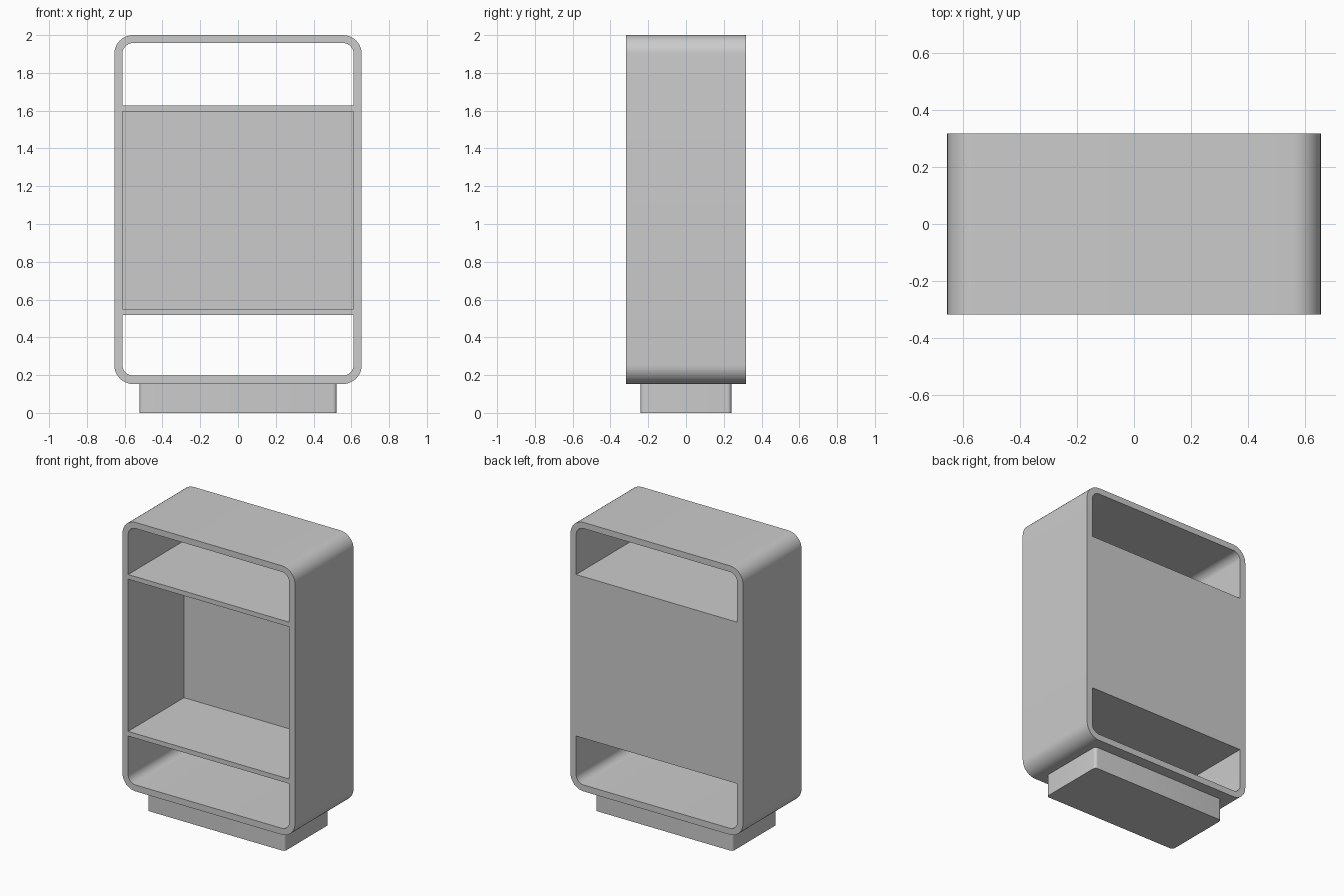
import bpy, bmesh
from math import pi, sin, cos, radians

if "Cube" in bpy.data.objects:
    bpy.data.objects.remove(bpy.data.objects["Cube"])

W, D = 0.655, 0.318          # half width and half depth of the case
Z0, Z1 = 0.153, 2.0          # bottom and top of the case
IN_W, IN_Z0, IN_Z1 = 0.612, 0.197, 1.958   # inside of the shell


def rounded_rect(x0, x1, y0, y1, r, steps=10):
    """Counter-clockwise outline of a rectangle with rounded corners."""
    centres = [(x1 - r, y1 - r), (x0 + r, y1 - r), (x0 + r, y0 + r), (x1 - r, y0 + r)]
    return [(cx + r * cos(q * pi / 2 + i * pi / 2 / steps),
             cy + r * sin(q * pi / 2 + i * pi / 2 / steps))
            for q, (cx, cy) in enumerate(centres) for i in range(steps + 1)]


def finish(name, bm):
    bmesh.ops.recalc_face_normals(bm, faces=bm.faces)
    mesh = bpy.data.meshes.new(name)
    bm.to_mesh(mesh)
    bm.free()
    obj = bpy.data.objects.new(name, mesh)
    bpy.context.collection.objects.link(obj)
    bpy.ops.object.select_all(action='DESELECT')
    obj.select_set(True)
    bpy.context.view_layer.objects.active = obj
    bpy.ops.object.shade_smooth_by_angle(angle=radians(30))
    return obj


def box(name, x0, x1, y0, y1, z0, z1):
    bm = bmesh.new()
    bmesh.ops.create_cube(bm, size=1)
    for v in bm.verts:
        v.co = (x1 if v.co.x > 0 else x0, y1 if v.co.y > 0 else y0, z1 if v.co.z > 0 else z0)
    return finish(name, bm)


# Rounded outer shell, open at front and back
bm = bmesh.new()
outer = rounded_rect(-W, W, Z0, Z1, 0.1)
inner = rounded_rect(-IN_W, IN_W, IN_Z0, IN_Z1, 0.057)
loops = [[bm.verts.new((x, y, z)) for x, z in outline]
         for outline, y in ((outer, -D), (outer, D), (inner, D), (inner, -D))]
n = len(outer)
for k in range(4):
    a, b = loops[k], loops[(k + 1) % 4]
    for i in range(n):
        j = (i + 1) % n
        bm.faces.new((a[i], a[j], b[j], b[i]))
finish("case_shell", bm)

# Two shelves and the back panel between them
for name, z0, z1 in (("lower_shelf", 0.518, 0.55), ("upper_shelf", 1.595, 1.627)):
    box(name, -IN_W, IN_W, -D, D, z0, z1)
box("back_panel", -IN_W, IN_W, D - 0.03, D, 0.55, 1.595)

# Plinth with softly rounded upright corners
bm = bmesh.new()
outline = rounded_rect(-0.522, 0.522, -0.24, 0.24, 0.02, 6)
face = bm.faces.new([bm.verts.new((x, y, 0)) for x, y in outline])
top = bmesh.ops.extrude_face_region(bm, geom=[face], use_keep_orig=True)
bmesh.ops.translate(bm, vec=(0, 0, Z0),
                    verts=[g for g in top["geom"] if isinstance(g, bmesh.types.BMVert)])
finish("plinth", bm)
